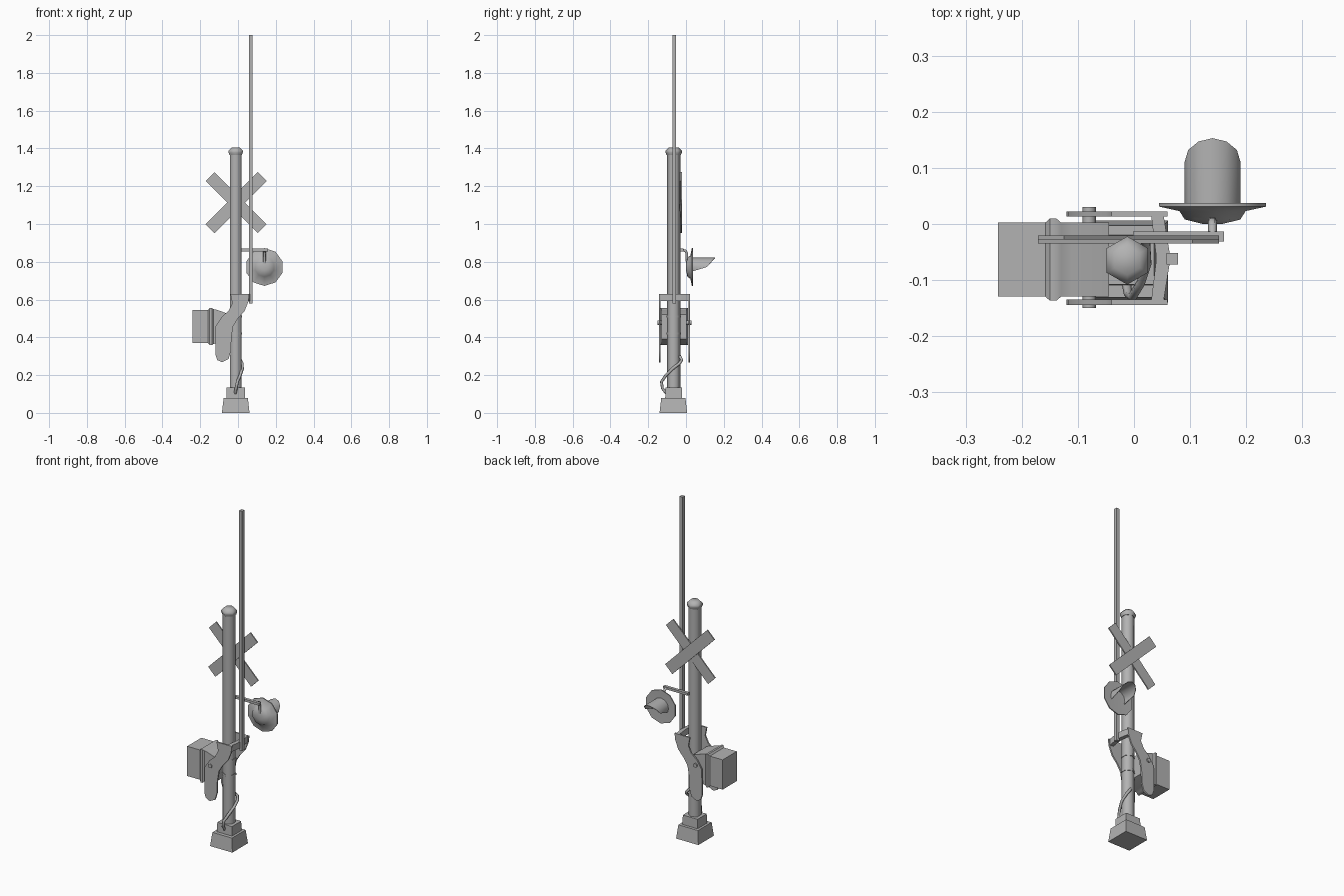
import bpy, bmesh, math
from mathutils import Vector

if "Cube" in bpy.data.objects:
    bpy.data.objects.remove(bpy.data.objects["Cube"])

grey = bpy.data.materials.new("light_grey")
grey.diffuse_color = (0.45, 0.45, 0.45, 1)
grey.use_nodes = True
grey.node_tree.nodes["Principled BSDF"].inputs["Base Color"].default_value = grey.diffuse_color
PX, PY = -0.012, -0.065  # mast axis


def finish(name, bm, angle=40):
    bmesh.ops.recalc_face_normals(bm, faces=bm.faces[:])
    me = bpy.data.meshes.new(name)
    bm.to_mesh(me)
    bm.free()
    me.materials.append(grey)
    ob = bpy.data.objects.new(name, me)
    bpy.context.collection.objects.link(ob)
    bpy.ops.object.select_all(action='DESELECT')
    ob.select_set(True)
    bpy.context.view_layer.objects.active = ob
    bpy.ops.object.shade_smooth_by_angle(angle=math.radians(angle))
    return ob


def loft(name, rings, angle=40, caps=True):
    """Skin a list of equally long point rings."""
    bm = bmesh.new()
    vs = [[bm.verts.new(p) for p in r] for r in rings]
    n = len(vs[0])
    for a, b in zip(vs, vs[1:]):
        for i in range(n):
            j = (i + 1) % n
            bm.faces.new((a[i], a[j], b[j], b[i]))
    if caps:
        bm.faces.new(vs[0])
        bm.faces.new(vs[-1])
    return finish(name, bm, angle)


def circle(r, n, phase=0.0):
    return [(r * math.cos(phase + 2 * math.pi * i / n),
             r * math.sin(phase + 2 * math.pi * i / n)) for i in range(n)]


def turned(name, profile, n=6, phase=math.pi / 6, angle=65):
    """Stack of (radius, z) rings on the mast axis."""
    loft(name, [[(PX + x, PY + y, z) for x, y in circle(r, n, phase)]
                for r, z in profile], angle)


def block(name, cx, cy, sections):
    """Square stack of (half x, half y, z)."""
    loft(name, [[(cx - a, cy - b, z), (cx + a, cy - b, z),
                 (cx + a, cy + b, z), (cx - a, cy + b, z)]
                for a, b, z in sections])


def pipe(name, pts, r, n=6):
    cu = bpy.data.curves.new(name, 'CURVE')
    cu.dimensions = '3D'
    cu.bevel_depth = r
    cu.bevel_resolution = 1
    cu.use_fill_caps = True
    cu.materials.append(grey)
    sp = cu.splines.new('POLY')
    sp.points.add(len(pts) - 1)
    for p, c in zip(sp.points, pts):
        p.co = (*c, 1)
    bpy.context.collection.objects.link(bpy.data.objects.new(name, cu))


# Foot and mast
block("base", PX, -0.067, [(0.073, 0.073, 0), (0.064, 0.064, 0.08)])
block("base_collar", PX, PY, [(0.05, 0.045, 0.08), (0.048, 0.043, 0.135)])
turned("mast", [(0.035, 0.12), (0.035, 1.38)])
turned("mast_cap", [(0.038, 1.365), (0.043, 1.378), (0.043, 1.388), (0.026, 1.405)])
for k, z in enumerate((0.42, 0.51)):
    turned(f"mast_band_{k}", [(0.038, z - 0.006), (0.038, z + 0.006)])

# Crossed warning boards
for k, (s, y) in enumerate(((1, -0.031), (-1, -0.024))):
    u = Vector((s, 0, 1)).normalized()
    w = Vector((-u.z, 0, u.x))
    c = Vector((-0.01, 0, 1.113))
    ring = [c + u * a * 0.195 + w * b * 0.033 for a, b in ((-1, -1), (1, -1), (1, 1), (-1, 1))]
    loft(f"cross_board_{k}", [[p + Vector((0, y + d, 0)) for p in ring]
                              for d in (-0.0035, 0.0035)])

# Raised gate arm
block("gate_arm", 0.068, -0.062, [(0.01, 0.01, 0.58), (0.01, 0.01, 2.0)])

# Lamp support
block("lamp_bracket", 0.079, -0.022, [(0.081, 0.009, 0.855), (0.081, 0.009, 0.869)])
pipe("lamp_stem", [(0.14, -0.022, 0.862), (0.14, -0.002, 0.858),
                   (0.14, 0.004, 0.845), (0.14, 0.006, 0.79)], 0.008)

# Lamp dish, facing backward
LX, LZ = 0.14, 0.772
loft("lamp_dish", [[(LX + x, y, LZ + z) for x, z in circle(r, 10, math.pi / 2)]
                   for r, y in ((0.018, 0), (0.052, 0.008), (0.062, 0.023),
                                (0.1, 0.031), (0.1, 0.037), (0.05, 0.035))], 50)

# Visor: half tube whose rim reaches furthest at the top
rim = [(-115, 0.04), (-90, 0.11), (-60, 0.132), (-30, 0.147), (0, 0.153),
       (30, 0.147), (60, 0.132), (90, 0.11), (115, 0.04)]
bm = bmesh.new()
rows = []
for a, y in rim:
    sx, cz = math.sin(math.radians(a)), math.cos(math.radians(a))
    rows.append([bm.verts.new((LX + r * sx, yy, LZ + r * cz))
                 for r, yy in ((0.05, 0.03), (0.05, y), (0.047, y), (0.047, 0.03))])
for a, b in zip(rows, rows[1:]):
    for i in range(4):
        j = (i + 1) % 4
        bm.faces.new((a[i], a[j], b[j], b[i]))
bm.faces.new(rows[0])
bm.faces.new(rows[-1])
finish("lamp_visor", bm)

# Motor housing with a raised seam
CY, CZ = -0.0635, 0.457
loft("motor_housing",
     [[(x, CY + sy * hy, CZ + sz * hz) for sy, sz in ((-1, -1), (1, -1), (1, 1), (-1, 1))]
      for x, hy, hz in ((-0.242, 0.066, 0.088), (-0.158, 0.066, 0.088),
                        (-0.15, 0.073, 0.098), (-0.138, 0.073, 0.098),
                        (-0.13, 0.066, 0.092), (-0.11, 0.066, 0.088),
                        (-0.045, 0.066, 0.065))])

# Swinging side plates, mirrored front and back
plate = [(-0.04, 0.63), (0.06, 0.63), (0.055, 0.59), (0.035, 0.54), (0.0, 0.5),
         (-0.025, 0.46), (-0.035, 0.4), (-0.037, 0.33), (-0.05, 0.285), (-0.085, 0.268),
         (-0.11, 0.28), (-0.12, 0.31), (-0.118, 0.46), (-0.085, 0.51), (-0.05, 0.54),
         (-0.03, 0.58)]
for side, y0, y1 in (("front", -0.144, -0.135), ("back", 0.013, 0.022)):
    loft(f"{side}_side_plate", [[(x, y, z) for x, z in plate] for y in (y0, y1)], 50)

# Cross yoke holding the arm
yoke = [(0.03, 0.02), (0.052, 0.02), (0.065, -0.061), (0.052, -0.142),
        (0.03, -0.142), (0.04, -0.061)]
loft("arm_yoke", [[(x, y, z) for x, y in yoke] for z in (0.593, 0.63)], 20)

# Pivot shaft
loft("pivot_shaft", [[(-0.08 + x, y, 0.478 + z) for x, z in circle(0.012, 8)]
                     for y in (-0.15, 0.03)], 50)

# Power cable
pipe("power_cable", [(-0.014, -0.105, 0.105), (-0.01, -0.125, 0.13), (-0.003, -0.13, 0.165),
                     (0.012, -0.105, 0.2), (0.024, -0.07, 0.235), (0.022, -0.035, 0.262),
                     (0.012, -0.022, 0.28), (-0.005, -0.033, 0.3)], 0.008)
